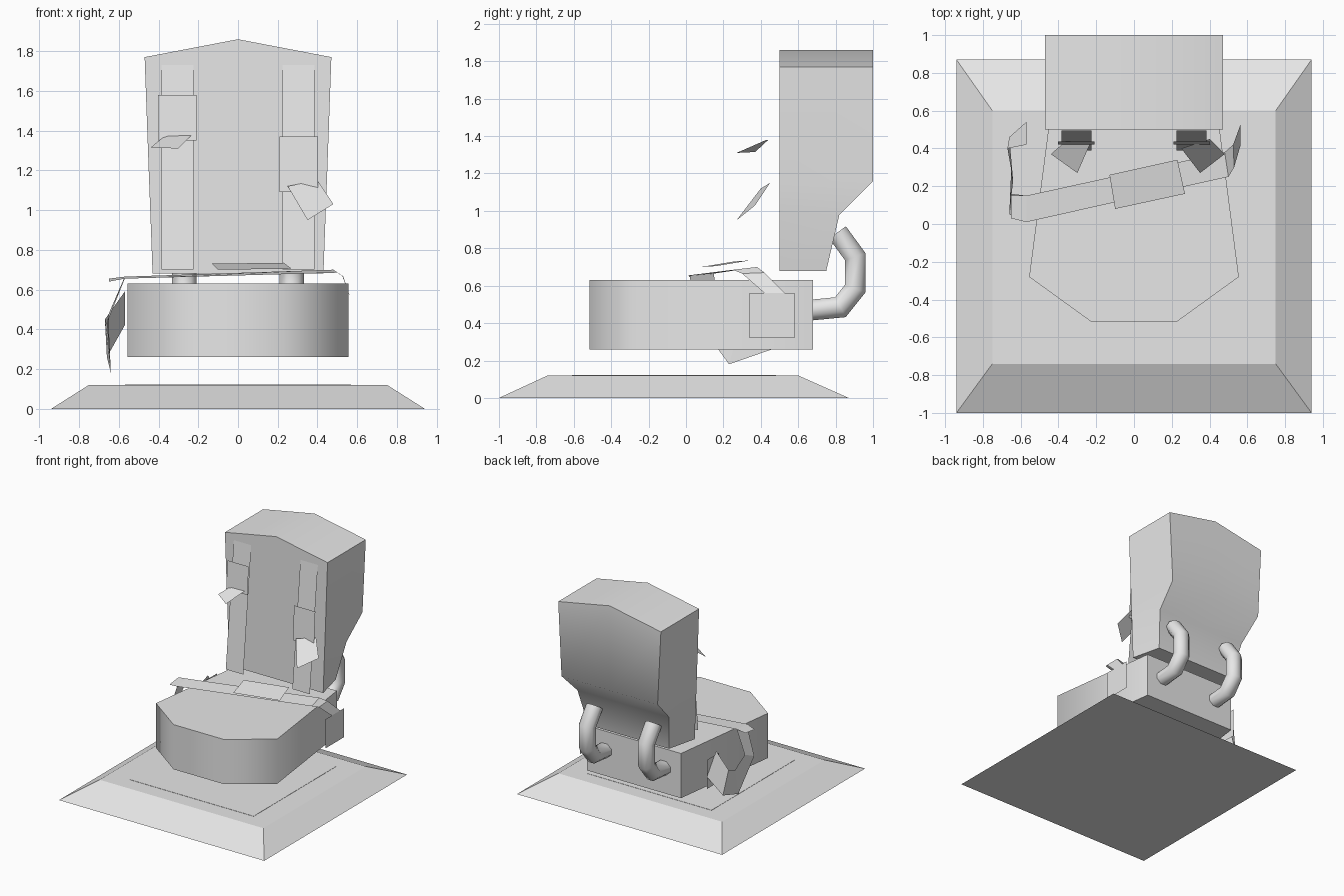
import bpy
import bmesh
import math
from mathutils import Vector

old = bpy.data.objects.get("Cube")
if old:
    bpy.data.objects.remove(old, do_unlink=True)

grey = bpy.data.materials.new("plain_grey")
grey.use_nodes = True
colour = (0.8, 0.8, 0.8, 1)
grey.diffuse_color = colour
grey.node_tree.nodes["Principled BSDF"].inputs["Base Color"].default_value = colour


def finish(name, bm, smooth=None):
    """Turn a bmesh into a named object, optionally smooth below an angle."""
    bmesh.ops.recalc_face_normals(bm, faces=bm.faces[:])
    mesh = bpy.data.meshes.new(name)
    bm.to_mesh(mesh)
    bm.free()
    mesh.materials.append(grey)
    obj = bpy.data.objects.new(name, mesh)
    bpy.context.collection.objects.link(obj)
    if smooth:
        bpy.ops.object.select_all(action='DESELECT')
        obj.select_set(True)
        bpy.context.view_layer.objects.active = obj
        bpy.ops.object.shade_smooth_by_angle(angle=math.radians(smooth))
    return obj


def loft(name, rings, closed=True, caps=True, smooth=None):
    """Bridge successive rings of points with quads."""
    bm = bmesh.new()
    rows = [[bm.verts.new(p) for p in ring] for ring in rings]
    n = len(rows[0])
    for a, b in zip(rows, rows[1:]):
        for i in range(n if closed else n - 1):
            j = (i + 1) % n
            bm.faces.new((a[i], a[j], b[j], b[i]))
    if caps:
        bm.faces.new(rows[0])
        bm.faces.new(rows[-1])
    return finish(name, bm, smooth)


def ribbon(name, pairs):
    return loft(name, pairs, closed=False, caps=False)


def sheet(name, points):
    bm = bmesh.new()
    bm.faces.new([bm.verts.new(p) for p in points])
    return finish(name, bm)


def rect(x, y0, y1, z):
    return [(-x, y0, z), (x, y0, z), (x, y1, z), (-x, y1, z)]


# Sloped floor base with a flat panel on its top
loft("base", [rect(0.94, -1, 0.87, 0), rect(0.75, -0.74, 0.6, 0.12)])
loft("base_panel", [rect(0.57, -0.61, 0.48, 0.119), rect(0.57, -0.61, 0.48, 0.122)])

# Seat cushion: mirrored outline, extruded upward
half = [(0.23, -0.515), (0.555, -0.28), (0.43, 0.68)]
outline = half + [(-x, y) for x, y in reversed(half)]
loft("seat", [[(x, y, z) for x, y in outline] for z in (0.26, 0.63)], smooth=65)

# Backrest: sections of height, front and rear half width, rear depth, ridge rise
sections = [
    (0.68, 0.43, 0.37, 0.75, 0),
    (0.98, 0.441, 0.42, 0.82, 0),
    (1.16, 0.448, 0.44, 1.0, 0),
    (1.77, 0.47, 0.47, 1.0, 0.09),
]
rings = []
for z, front, rear, depth, rise in sections:
    rings.append([(-front, 0.5, z), (0, 0.5, z + rise), (front, 0.5, z),
                  (rear, depth, z), (0, depth, z + rise), (-rear, depth, z)])
bm = bmesh.new()
rows = [[bm.verts.new(p) for p in ring] for ring in rings]
for a, b in zip(rows, rows[1:]):
    for i in range(6):
        j = (i + 1) % 6
        bm.faces.new((a[i], a[j], b[j], b[i]))
bm.faces.new(rows[0])
for i in (0, 1):
    bm.faces.new((rows[-1][i], rows[-1][i + 1], rows[-1][4 - i], rows[-1][5 - i]))
finish("backrest", bm, 60)

# Two bent support tubes joining the seat to the backrest
path = [Vector((0, y, z)) for y, z in
        ((0.81, 0.885), (0.905, 0.755), (0.905, 0.585), (0.825, 0.485), (0.67, 0.47))]
for side, label in ((-1, "right"), (1, "left")):
    rings = []
    for i, p in enumerate(path):
        into = (p - path[max(i - 1, 0)]).normalized()
        out = (path[min(i + 1, len(path) - 1)] - p).normalized()
        along = (into + out).normalized()
        across = Vector((1, 0, 0))
        up = along.cross(across)
        stretch = 1 / max(along.dot(out), along.dot(into))
        ring = []
        for k in range(8):
            a = math.tau * (k + 0.5) / 8
            off = across * math.cos(a) * 0.067 + up * math.sin(a) * 0.06 * stretch
            ring.append(p + off + Vector((side * 0.27, 0, 0)))
        rings.append(ring)
    loft(label + "_support_tube", rings, smooth=50)

# Shoulder straps with their plates
for side, label, low, high in ((-1, "right", 1.35, 1.58), (1, "left", 1.09, 1.37)):
    x = side * 0.305
    ribbon(label + "_shoulder_strap",
           [[(x - 0.08, y, z), (x + 0.08, y, z)]
            for y, z in ((0.39, 0.70), (0.495, 1.73))])
    ribbon(label + "_shoulder_plate",
           [[(x - 0.097, y, z), (x + 0.097, y, z)]
            for y, z in ((0.42, low), (0.437, high))])

# Loose strap tails
sheet("right_strap_tail", [(-0.36, 0.44, 1.38), (-0.23, 0.43, 1.38),
                           (-0.30, 0.27, 1.31), (-0.44, 0.37, 1.315)])
sheet("left_strap_tail", [(0.25, 0.40, 1.12), (0.40, 0.45, 1.15),
                          (0.48, 0.37, 1.03), (0.35, 0.27, 0.95)])

# Lap belt with a buckle, bending down on the left side
ribbon("lap_belt", [
    [(-0.65, 0.03, 0.64), (-0.65, 0.15, 0.655)],
    [(-0.57, 0.01, 0.655), (-0.57, 0.15, 0.665)],
    [(0.50, 0.25, 0.685), (0.48, 0.38, 0.70)],
    [(0.53, 0.30, 0.665), (0.525, 0.42, 0.67)],
    [(0.565, 0.42, 0.56), (0.565, 0.53, 0.56)],
])
sheet("buckle", [(-0.13, 0.26, 0.73), (0.23, 0.34, 0.735),
                 (0.27, 0.16, 0.705), (-0.10, 0.08, 0.70)])

# Twisted belt loop on the right side
ribbon("belt_loop", [
    [(-0.57, 0.02, 0.655), (-0.57, 0.15, 0.665)],
    [(-0.66, 0.05, 0.43), (-0.65, 0.16, 0.48)],
    [(-0.64, 0.23, 0.18), (-0.65, 0.29, 0.40)],
    [(-0.66, 0.46, 0.26), (-0.67, 0.40, 0.45)],
    [(-0.57, 0.54, 0.42), (-0.57, 0.42, 0.59)],
])

# Belt anchor plates
for label, x, y0, y1 in (("left", 0.565, 0.34, 0.58), ("right", -0.57, 0.38, 0.54)):
    sheet(label + "_anchor_plate", [(x, y0, 0.32), (x, y1, 0.32),
                                    (x, y1, 0.56), (x, y0, 0.56)])
